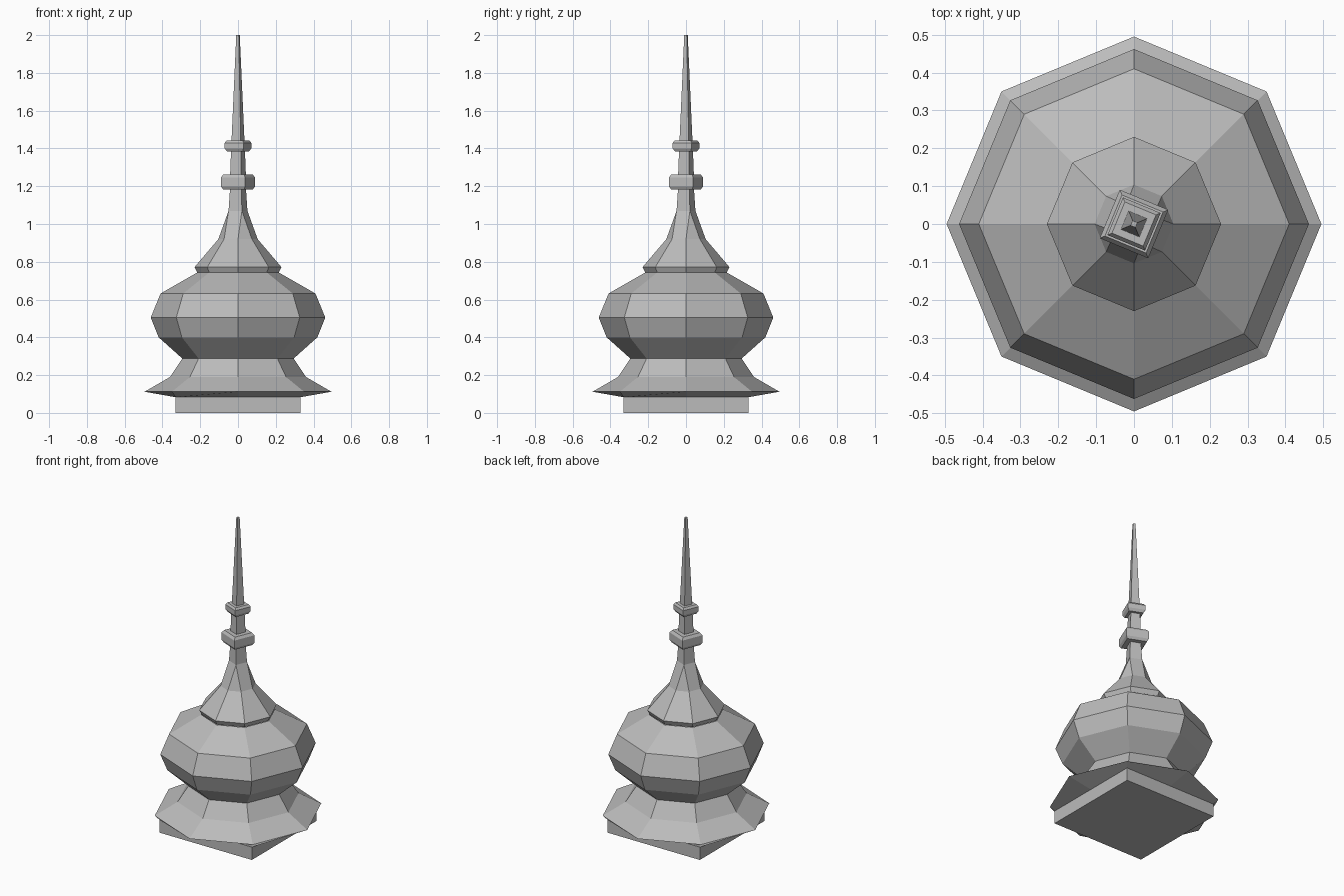
import bpy, bmesh
from math import cos, sin, radians

if "Cube" in bpy.data.objects:
    bpy.data.objects.remove(bpy.data.objects["Cube"])

GREY = (0.5, 0.5, 0.5, 1)
mat = bpy.data.materials.new("grey_stone")
mat.use_nodes = True
mat.diffuse_color = GREY
mat.node_tree.nodes["Principled BSDF"].inputs["Base Color"].default_value = GREY


def ring(shape, r, z):
    """Eight points: an octagon, a square with edge midpoints, or a turned square of doubled corners."""
    points = []
    for k in range(8):
        angle, radius = radians(45 * k), r
        if shape == "block" and k % 2:
            radius = r * 2 ** 0.5
        elif shape == "turned":
            angle = radians(22.5 + 90 * (k // 2))
        points.append((radius * cos(angle), radius * sin(angle), z))
    return points


def loft(name, sections, bottom=False, top=False):
    """Skin a stack of (shape, radius, height) sections."""
    bm = bmesh.new()
    rings = [[bm.verts.new(p) for p in ring(*s)] for s in sections]
    for a, b in zip(rings, rings[1:]):
        for k in range(8):
            n = (k + 1) % 8
            bm.faces.new((a[k], a[n], b[n], b[k]))
    if bottom:
        bm.faces.new(rings[0][::-1])
    if top:
        bm.faces.new(rings[-1])
    bmesh.ops.remove_doubles(bm, verts=bm.verts, dist=0.0005)
    mesh = bpy.data.meshes.new(name)
    bm.to_mesh(mesh)
    bm.free()
    mesh.materials.append(mat)
    obj = bpy.data.objects.new(name, mesh)
    bpy.context.collection.objects.link(obj)
    return obj


def octagons(*profile):
    return [("octagon", r, z) for r, z in profile]


def squares(*profile):
    return [("turned", r, z) for r, z in profile]


# Square plinth
loft("base_block", [("block", 0.33, 0), ("block", 0.33, 0.083)], bottom=True)

# Eaves blending from the square plinth into the octagonal roof
loft("flared_skirt", [("block", 0.33, 0.083)]
     + octagons((0.495, 0.112), (0.36, 0.19), (0.295, 0.288)))

# Bulging onion dome
loft("onion_dome", octagons((0.295, 0.288), (0.42, 0.40), (0.462, 0.505),
                            (0.41, 0.632), (0.218, 0.742)))

# Collar and concave cone, narrowing to the square shaft
loft("spire_cone", octagons((0.215, 0.742), (0.23, 0.772), (0.104, 0.92))
     + squares((0.054, 1.07)))

# Shaft with two square mouldings and a long needle
loft("spire_finial", squares((0.054, 1.07), (0.046, 1.183),
                             (0.085, 1.183), (0.098, 1.199), (0.098, 1.247), (0.083, 1.263),
                             (0.045, 1.263), (0.04, 1.383),
                             (0.062, 1.383), (0.076, 1.4), (0.076, 1.43), (0.063, 1.443),
                             (0.037, 1.443), (0.01, 2.0)), top=True)
